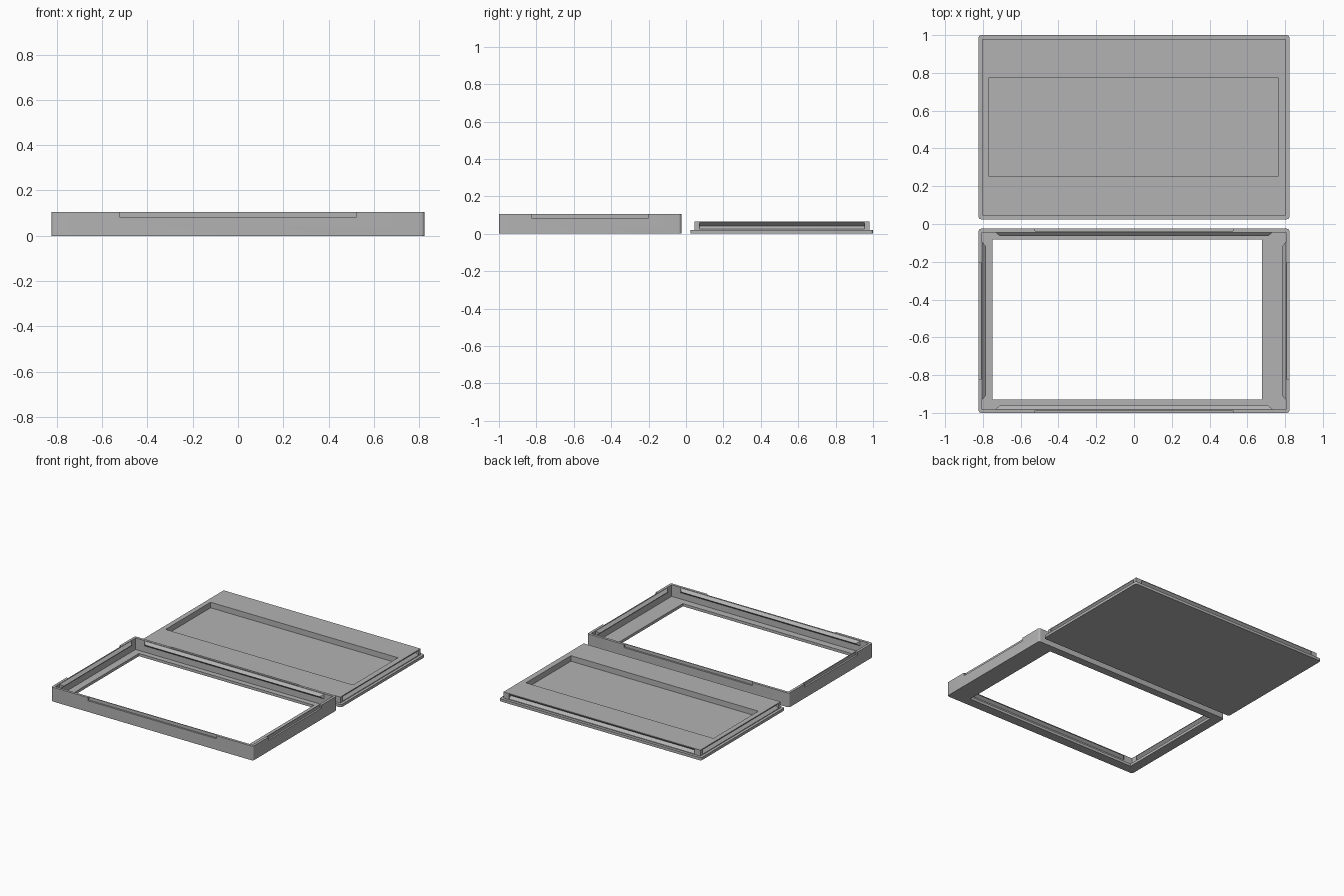
import bpy, bmesh, math
from mathutils import Vector, Matrix

cube = bpy.data.objects.get("Cube")
if cube:
    bpy.data.objects.remove(cube, do_unlink=True)

grey = bpy.data.materials.new("plain grey")
grey.use_nodes = True
grey.diffuse_color = (0.45, 0.45, 0.45, 1)
grey.node_tree.nodes["Principled BSDF"].inputs["Base Color"].default_value = grey.diffuse_color

HX, HY = 0.823, 0.4875        # half size of each shell
WALL = 0.019
FRAME_Y, LID_Y = -0.5125, 0.5125


def finish(name, bm):
    bmesh.ops.recalc_face_normals(bm, faces=bm.faces)
    mesh = bpy.data.meshes.new(name)
    bm.to_mesh(mesh)
    bm.free()
    mesh.materials.append(grey)
    obj = bpy.data.objects.new(name, mesh)
    bpy.context.collection.objects.link(obj)
    return obj


def slab(name, x0, x1, y0, y1, z0, z1, radius=0):
    """Box with optionally rounded upright edges."""
    bm = bmesh.new()
    bmesh.ops.create_cube(bm, size=1)
    for v in bm.verts:
        v.co = ((x0 + x1) / 2 + v.co.x * (x1 - x0),
                (y0 + y1) / 2 + v.co.y * (y1 - y0),
                (z0 + z1) / 2 + v.co.z * (z1 - z0))
    if radius:
        upright = [e for e in bm.edges
                   if abs(e.verts[0].co.z - e.verts[1].co.z) > (z1 - z0) / 2]
        bmesh.ops.bevel(bm, geom=upright, offset=radius, segments=5,
                        profile=0.5, affect='EDGES')
    return finish(name, bm)


def wedge(name, side, cy, inset, end_gap, z0, z1, depth, back, taper):
    """V-shaped bar along one inner side; back sinks it outwards."""
    half_len, dist = (HX, HY) if side % 2 == 0 else (HY, HX)
    half_len -= end_gap
    dist -= inset
    bm = bmesh.new()
    for s in (-1, 1):
        for z in (z0, z1):
            for d in (dist, dist + back):
                bm.verts.new((s * half_len, d, z))
        bm.verts.new((s * (half_len - taper), dist - depth, (z0 + z1) / 2))
    hull = bmesh.ops.convex_hull(bm, input=bm.verts)
    bmesh.ops.dissolve_limit(bm, angle_limit=0.01, verts=bm.verts, edges=bm.edges)
    turn = Matrix.Rotation(side * math.pi / 2, 4, 'Z')
    bm.transform(Matrix.Translation(Vector((0, cy, 0))) @ turn)
    return finish(name, bm)


def combine(target, tool, operation):
    mod = target.modifiers.new(operation.lower(), 'BOOLEAN')
    mod.operation = operation
    mod.solver = 'EXACT'
    mod.object = tool
    bpy.context.view_layer.objects.active = target
    bpy.ops.object.modifier_apply(modifier=mod.name)
    bpy.data.objects.remove(tool, do_unlink=True)


# Open frame: rounded tray with a window through its floor
frame = slab("front_frame", -HX, HX, -1, -0.025, 0, 0.105, 0.015)
ix, iy = HX - WALL, HY - WALL
combine(frame, slab("cavity", -ix, ix, FRAME_Y - iy, FRAME_Y + iy, 0.02, 0.2), 'DIFFERENCE')
combine(frame, slab("window", -0.75, 0.677, -0.93, -0.083, -0.1, 0.1), 'DIFFERENCE')

# Shallow finger notches outside each wall
for s in (-1, 1):
    x, y = s * HX, FRAME_Y + s * HY
    combine(frame, slab("notch", -0.523, 0.523, y - 0.013, y + 0.013, 0.082, 0.2), 'DIFFERENCE')
    combine(frame, slab("notch", x - 0.013, x + 0.013, FRAME_Y - 0.31, FRAME_Y + 0.31,
                        0.082, 0.2), 'DIFFERENCE')

# Snap beads inside the four walls
for side in range(4):
    bead = wedge("snap_bead", side, FRAME_Y, WALL, 0.07 if side % 2 else 0.09,
                 0.066, 0.102, 0.02, 0.004, 0.022)
    combine(frame, bead, 'UNION')

# Back lid: thin plate carrying a raised plug
lid = slab("back_lid", -HX, HX, 0.025, 1, 0, 0.02, 0.015)
px, py = HX - 0.02, HY - 0.02
plug = slab("plug", -px, px, LID_Y - py, LID_Y + py, 0.01, 0.065)

# Snap grooves around the plug
for side in range(4):
    groove = wedge("snap_groove", side, LID_Y, 0.02, 0.046 if side % 2 else 0.066,
                   0.025, 0.06, 0.02, 0.01, 0)
    combine(plug, groove, 'DIFFERENCE')
combine(lid, plug, 'UNION')

# Rectangular pocket in the lid
combine(lid, slab("pocket", -0.767, 0.762, 0.252, 0.776, 0.024, 0.2), 'DIFFERENCE')

# Smooth the rounded corners, keep the edges sharp
for obj in (frame, lid):
    bpy.ops.object.select_all(action='DESELECT')
    obj.select_set(True)
    bpy.context.view_layer.objects.active = obj
    bpy.ops.object.shade_smooth_by_angle(angle=math.radians(25))
